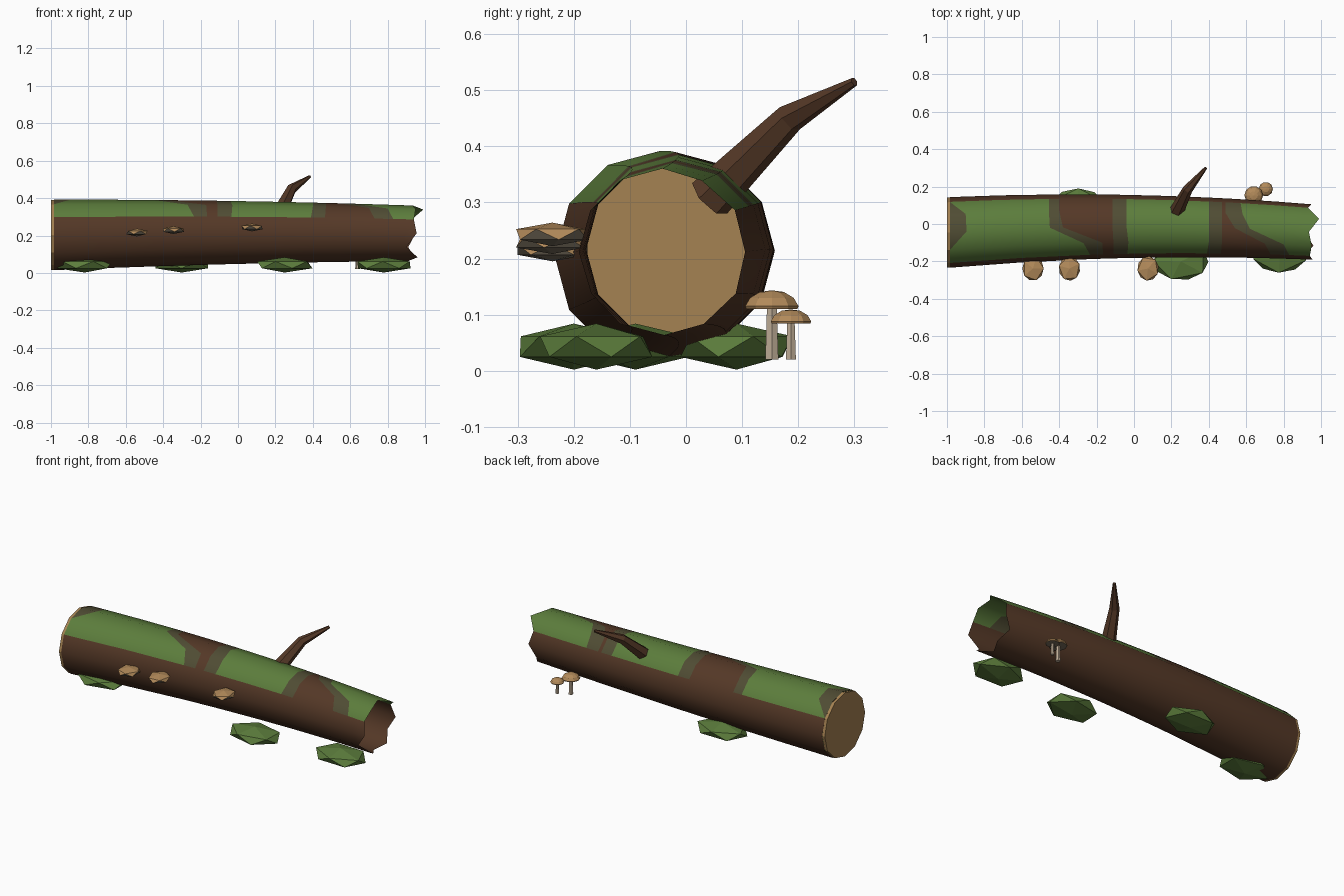
import bpy, bmesh, math
from mathutils import Vector, Matrix

if "Cube" in bpy.data.objects:
    bpy.data.objects.remove(bpy.data.objects["Cube"])


def material(name, rgb):
    m = bpy.data.materials.new(name)
    m.diffuse_color = (*rgb, 1)
    m.use_nodes = True
    m.node_tree.nodes["Principled BSDF"].inputs["Base Color"].default_value = m.diffuse_color
    return m


BARK = material("bark brown", (0.09, 0.040, 0.020))
MOSS = material("moss green", (0.107, 0.205, 0.045))
OLIVE = material("thin moss olive", (0.080, 0.073, 0.034))
WOOD = material("cut wood", (0.376, 0.223, 0.084))
CAP = material("mushroom tan", (0.445, 0.254, 0.102))
GILL = material("gill grey", (0.19, 0.155, 0.11))
STEM = material("stem cream", (0.515, 0.413, 0.305))


def make(name, bm, mats, smooth=False):
    bmesh.ops.recalc_face_normals(bm, faces=bm.faces[:])
    for f in bm.faces:
        f.smooth = smooth
    me = bpy.data.meshes.new(name)
    bm.to_mesh(me)
    bm.free()
    for m in mats:
        me.materials.append(m)
    ob = bpy.data.objects.new(name, me)
    bpy.context.collection.objects.link(ob)
    return ob


def bridge(bm, a, b, mat=0):
    n = len(a)
    for i in range(n):
        bm.faces.new((a[i], a[(i + 1) % n], b[(i + 1) % n], b[i])).material_index = mat


# --- log: 12-sided bent, tapering tube, open at the broken right end
N = 12


def log_point(x, k, shrink=0.0):
    a = math.tau * k / N
    r = 0.168 - 0.021 * x - shrink
    return Vector((x, -0.013 - 0.033 * x * x + r * math.cos(a),
                   0.216 + 0.004 * x - 0.009 * x * x + r * math.sin(a)))


def spread(v):
    """x per corner: five values over the mossy top, blended underneath."""
    return [v[k - 1] if 1 <= k <= 5 else v[4] + (v[0] - v[4]) * ((k - 5) % N) / 8
            for k in range(N)]


def middle(a, b):
    return [(p + q) / 2 for p, q in zip(a, b)]


S = -0.985
bounds = [spread(v) for v in (
    (S, S, S, S, S),
    (S, -0.90, -0.895, S, S),
    (-0.455, -0.455, -0.45, -0.27, -0.235),
    (-0.40, -0.40, -0.38, -0.17, -0.165),
    (-0.115, -0.115, -0.115, -0.11, -0.11),
    (-0.04, -0.04, -0.04, -0.03, -0.035),
    (0.40, 0.40, 0.40, 0.40, 0.39),
    (0.47, 0.47, 0.47, 0.47, 0.465),
    (0.49, 0.49, 0.54, 0.70, 0.73),
    (0.57, 0.58, 0.62, 0.80, 0.83))]
bounds.append([0.95, 0.93, 0.99, 0.935, 0.95, 0.94, 0.955, 0.90, 0.96, 0.91, 0.945, 0.91])
bands = [2, 1, 2, 0, 2, 1, 2, 0, 2, 1]          # 0 bark, 1 moss, 2 olive

bm = bmesh.new()
prev = [bm.verts.new(log_point(x, k)) for k, x in enumerate(bounds[0])]
for i, band in enumerate(bands):
    for xs in (middle(bounds[i], bounds[i + 1]), bounds[i + 1]):
        ring = [bm.verts.new(log_point(x, k)) for k, x in enumerate(xs)]
        for k in range(N):
            f = bm.faces.new((prev[k], prev[(k + 1) % N], ring[(k + 1) % N], ring[k]))
            f.material_index = band if 1 <= k <= 4 else 0
        prev = ring
bmesh.ops.remove_doubles(bm, verts=bm.verts[:], dist=1e-4)
make("log", bm, [BARK, MOSS, OLIVE], smooth=True)

# --- sawn end disc
bm = bmesh.new()
rings = [[bm.verts.new(log_point(x, k, 0.002)) for k in range(N)] for x in (-1.0, -0.984)]
bridge(bm, *rings)
for r in rings:
    bm.faces.new(r)
make("sawn_end", bm, [WOOD])

# --- broken branch: tapered bent six-sided sweep
path = [Vector(p) for p in ((0.215, 0.042, 0.307), (0.287, 0.185, 0.45), (0.384, 0.30, 0.515))]
bm = bmesh.new()
rings = []
for i, (p, r) in enumerate(zip(path, (0.042, 0.027, 0.008))):
    d = path[min(i + 1, 2)] - path[max(i - 1, 0)]
    q = d.to_track_quat('Z', 'Y')
    rings.append([bm.verts.new(p + q @ Vector((r * math.cos(k * math.pi / 3),
                                               r * math.sin(k * math.pi / 3), 0)))
                  for k in range(6)])
bridge(bm, rings[0], rings[1])
bridge(bm, rings[1], rings[2])
bm.faces.new(rings[0])
bm.faces.new(rings[2])
make("branch", bm, [BARK])


# --- squashed icosahedra: moss clumps and shelf fungi
def lump(name, loc, size, turn, mats):
    bm = bmesh.new()
    bmesh.ops.create_icosphere(bm, subdivisions=1, radius=1,
                               matrix=Matrix.Rotation(turn, 4, 'Z'))
    for f in bm.faces:
        f.normal_update()
        f.material_index = int(len(mats) > 1 and f.normal.z < 0)
    bmesh.ops.transform(bm, verts=bm.verts[:],
                        matrix=Matrix.Translation(loc) @ Matrix.Diagonal((*size, 1)))
    make(name, bm, mats)


for i, (x, y) in enumerate(((-0.82, -0.09), (-0.30, 0.09), (0.25, -0.20), (0.78, -0.16))):
    lump(f"moss_clump_{i + 1}", (x, y, 0.043), (0.165, 0.112, 0.041), 0.3 * i, [MOSS])

for i, (x, z) in enumerate(((-0.54, 0.216), (-0.345, 0.229), (0.075, 0.243))):
    lump(f"shelf_fungus_{i + 1}", (x, -0.238, z), (0.064, 0.073, 0.021), 0.4 * i, [CAP, GILL])


# --- standing mushrooms: turned cap and tapered stem
def turned(name, x, y, profile, sides, mats, gill=False):
    bm = bmesh.new()
    rings = [[bm.verts.new((x + r * math.cos(math.tau * k / sides),
                            y + r * math.sin(math.tau * k / sides), z))
              for k in range(sides)] for r, z in profile]
    for a, b in zip(rings, rings[1:]):
        bridge(bm, a, b)
    bm.faces.new(rings[0]).material_index = int(gill)
    bm.faces.new(rings[-1])
    make(name, bm, mats)


for i, (x, y, r, z, h) in enumerate(((0.64, 0.153, 0.05, 0.11, 0.033),
                                     (0.705, 0.187, 0.038, 0.084, 0.025))):
    turned(f"mushroom_cap_{i + 1}", x, y,
           [(r * 0.95, z), (r, z + 0.15 * h), (r * 0.82, z + 0.6 * h),
            (r * 0.45, z + 0.92 * h), (r * 0.05, z + h)], 10, [CAP, GILL], True)
    turned(f"mushroom_stem_{i + 1}", x, y,
           [(r * 0.27, 0.02), (r * 0.2, z + 0.003)], 6, [STEM])
